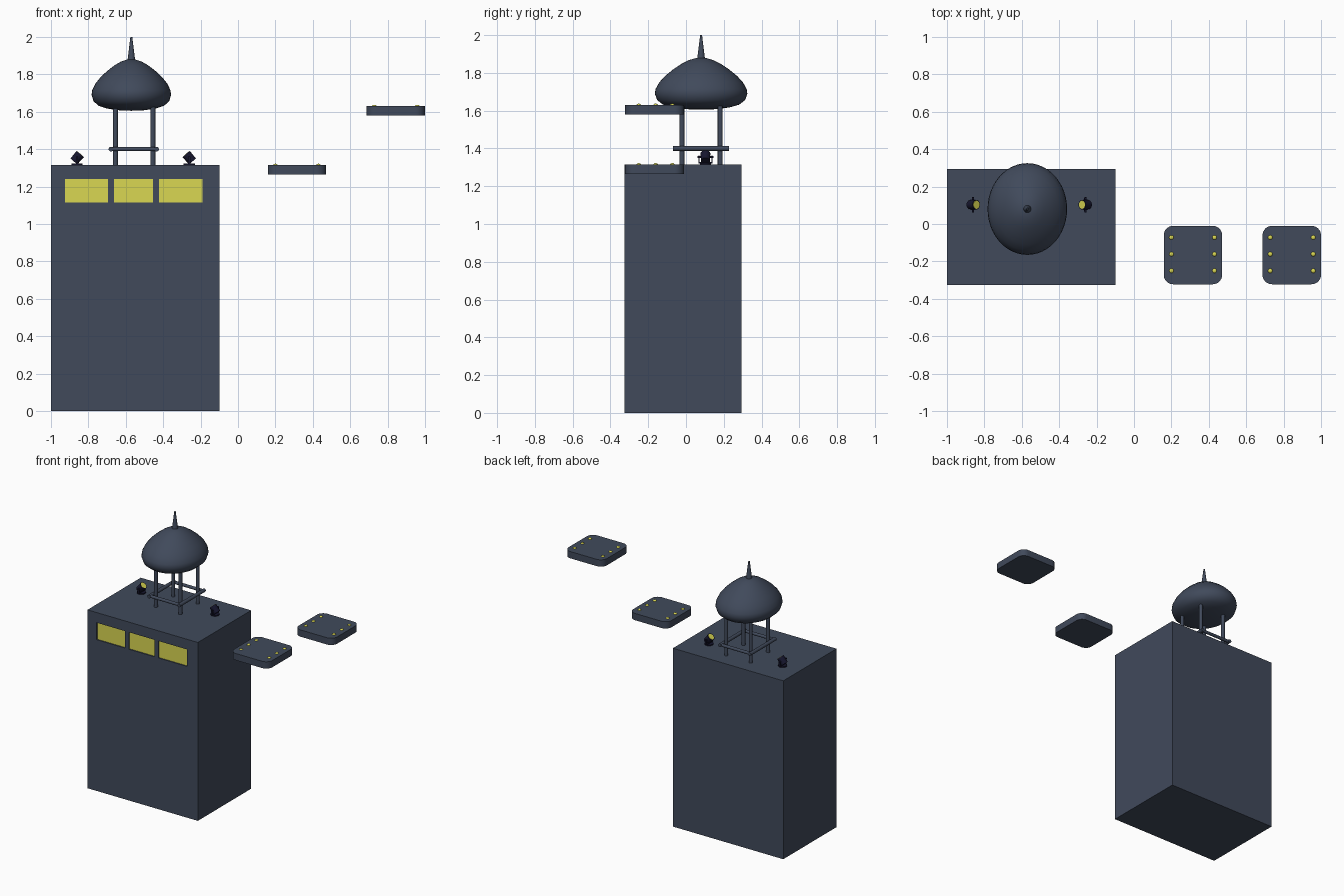
import bpy, bmesh, math
from mathutils import Vector

if "Cube" in bpy.data.objects:
    bpy.data.objects.remove(bpy.data.objects["Cube"])


def material(name, rgb):
    m = bpy.data.materials.new(name)
    m.diffuse_color = (*rgb, 1)
    m.use_nodes = True
    m.node_tree.nodes["Principled BSDF"].inputs["Base Color"].default_value = m.diffuse_color
    return m


SLATE = material("slate", (0.052, 0.068, 0.105))
YELLOW = material("lit_yellow", (0.70, 0.68, 0.085))
BLACK = material("lamp_black", (0.008, 0.008, 0.028))


def finish(name, bm, mat, smooth=True):
    bmesh.ops.recalc_face_normals(bm, faces=bm.faces)
    me = bpy.data.meshes.new(name)
    bm.to_mesh(me)
    bm.free()
    ob = bpy.data.objects.new(name, me)
    bpy.context.collection.objects.link(ob)
    me.materials.append(mat)
    if smooth:
        bpy.ops.object.select_all(action='DESELECT')
        ob.select_set(True)
        bpy.context.view_layer.objects.active = ob
        bpy.ops.object.shade_smooth_by_angle(angle=math.radians(35))
    return ob


def box(name, lo, hi, mat):
    bm = bmesh.new()
    bmesh.ops.create_cube(bm, size=1)
    lo, hi = Vector(lo), Vector(hi)
    for v in bm.verts:
        v.co = (lo + hi) / 2 + v.co * (hi - lo)
    return finish(name, bm, mat, smooth=False)


def rod(name, a, b, r, mat, r2=None, sides=20):
    a, b = Vector(a), Vector(b)
    bm = bmesh.new()
    bmesh.ops.create_cone(bm, cap_ends=True, segments=sides, radius1=r,
                          radius2=r if r2 is None else r2, depth=(b - a).length)
    q = (b - a).to_track_quat('Z', 'Y')
    for v in bm.verts:
        v.co = (a + b) / 2 + q @ v.co
    return finish(name, bm, mat)


def lathe(name, profile, centre, stretch_y, mat, sides=48):
    bm = bmesh.new()
    vs = [bm.verts.new((r, 0, z)) for r, z in profile]
    es = [bm.edges.new(p) for p in zip(vs, vs[1:])]
    bmesh.ops.spin(bm, geom=vs + es, cent=(0, 0, 0), axis=(0, 0, 1),
                   angle=math.tau, steps=sides)
    bmesh.ops.remove_doubles(bm, verts=bm.verts, dist=1e-4)
    for v in bm.verts:
        v.co.x += centre[0]
        v.co.y = centre[1] + v.co.y * stretch_y
    return finish(name, bm, mat)


# Tower block with three recessed lit windows
FRONT, ROOF = -0.325, 1.315
block = box("tower_block", (-1, FRONT, 0), (-0.1, 0.295, ROOF), SLATE)
for i, (x0, x1) in enumerate([(-0.925, -0.695), (-0.662, -0.455), (-0.422, -0.19)]):
    cutter = box("window_cutter", (x0, FRONT - 0.05, 1.115), (x1, FRONT + 0.012, 1.24), SLATE)
    mod = block.modifiers.new("recess", 'BOOLEAN')
    mod.object, mod.operation, mod.solver = cutter, 'DIFFERENCE', 'EXACT'
    bpy.context.view_layer.objects.active = block
    bpy.ops.object.modifier_apply(modifier=mod.name)
    bpy.data.objects.remove(cutter)
    box(f"window_{i}", (x0, FRONT + 0.008, 1.115), (x1, FRONT + 0.014, 1.24), YELLOW)

# Water tank: oval dome, spire, legs and brace ring
CX, CY = -0.57, 0.08
dome = [(0, 1.605), (0.07, 1.608), (0.13, 1.617), (0.175, 1.632), (0.202, 1.656),
        (0.2125, 1.69), (0.209, 1.715), (0.192, 1.75), (0.165, 1.784), (0.13, 1.817),
        (0.09, 1.848), (0.055, 1.868), (0.025, 1.878), (0, 1.88)]
lathe("tank_dome", dome, (CX, CY), 0.245 / 0.2125, SLATE)
rod("tank_spire", (CX, CY, 1.87), (CX, CY, 2.0), 0.021, SLATE, r2=0.005)

for sx in (-1, 1):
    for sy in (-1, 1):
        x, y = -0.555 + sx * 0.1, CY + sy * 0.101
        rod("tank_leg", (x, y, ROOF - 0.005), (x, y, 1.65), 0.013, SLATE)
RX, RY, RZ, RR = 0.122, 0.136, 1.40, 0.0125
for s in (-1, 1):
    rod("brace_side", (-0.557 + s * RX, CY - RY - RR, RZ), (-0.557 + s * RX, CY + RY + RR, RZ), RR, SLATE)
    rod("brace_cross", (-0.557 - RX, CY + s * RY, RZ), (-0.557 + RX, CY + s * RY, RZ), 0.011, SLATE)

# Roof spotlights aimed inward and up
for x, s in ((-0.86, 1), (-0.26, -1)):
    y = 0.103
    c = Vector((x, y, 1.354))
    d = Vector((s * 0.66, 0, 0.75)).normalized()
    rod("lamp_base", (x, y, ROOF - 0.002), (x, y, ROOF + 0.007), 0.03, BLACK)
    rod("lamp_body", c - d * 0.026, c + d * 0.026, 0.024, BLACK, r2=0.026)
    rod("lamp_lens", c + d * 0.02, c + d * 0.0275, 0.022, YELLOW)
    rod("lamp_pivot", (x, y - 0.042, 1.354), (x, y + 0.042, 1.354), 0.005, BLACK, sides=12)
    box("lamp_yoke", (x - 0.006, y - 0.037, ROOF + 0.006), (x + 0.006, y + 0.037, ROOF + 0.014), BLACK)
    for t in (-1, 1):
        ya = y + t * 0.034
        box("lamp_arm", (x - 0.006, ya - 0.003, ROOF + 0.006), (x + 0.006, ya + 0.003, 1.362), BLACK)

# Floating rounded platforms with marker lights
for px, pz in ((0.315, 1.265), (0.843, 1.58)):
    py, h, half, rad = -0.166, 0.05, 0.156, 0.05
    bm = bmesh.new()
    ring = []
    for k in range(4):
        mid = math.radians(45 + 90 * k)
        ox = math.copysign(half - rad, math.cos(mid))
        oy = math.copysign(half - rad, math.sin(mid))
        for j in range(9):
            a = math.radians(90 * k + 90 * j / 8)
            ring.append(bm.verts.new((px + ox + rad * math.cos(a), py + oy + rad * math.sin(a), pz)))
    face = bm.faces.new(ring)
    ext = bmesh.ops.extrude_face_region(bm, geom=[face], use_keep_orig=True)
    for v in ext["geom"]:
        if isinstance(v, bmesh.types.BMVert):
            v.co.z += h
    finish("platform", bm, SLATE)
    for sx in (-1, 1):
        for j in (-1, 0, 1):
            bm = bmesh.new()
            bmesh.ops.create_uvsphere(bm, u_segments=16, v_segments=8, radius=0.012)
            for v in bm.verts:
                v.co = (px + sx * 0.115 + v.co.x, py + 0.005 + j * 0.089 + v.co.y, pz + h + v.co.z * 0.6)
            finish("platform_light", bm, YELLOW)
